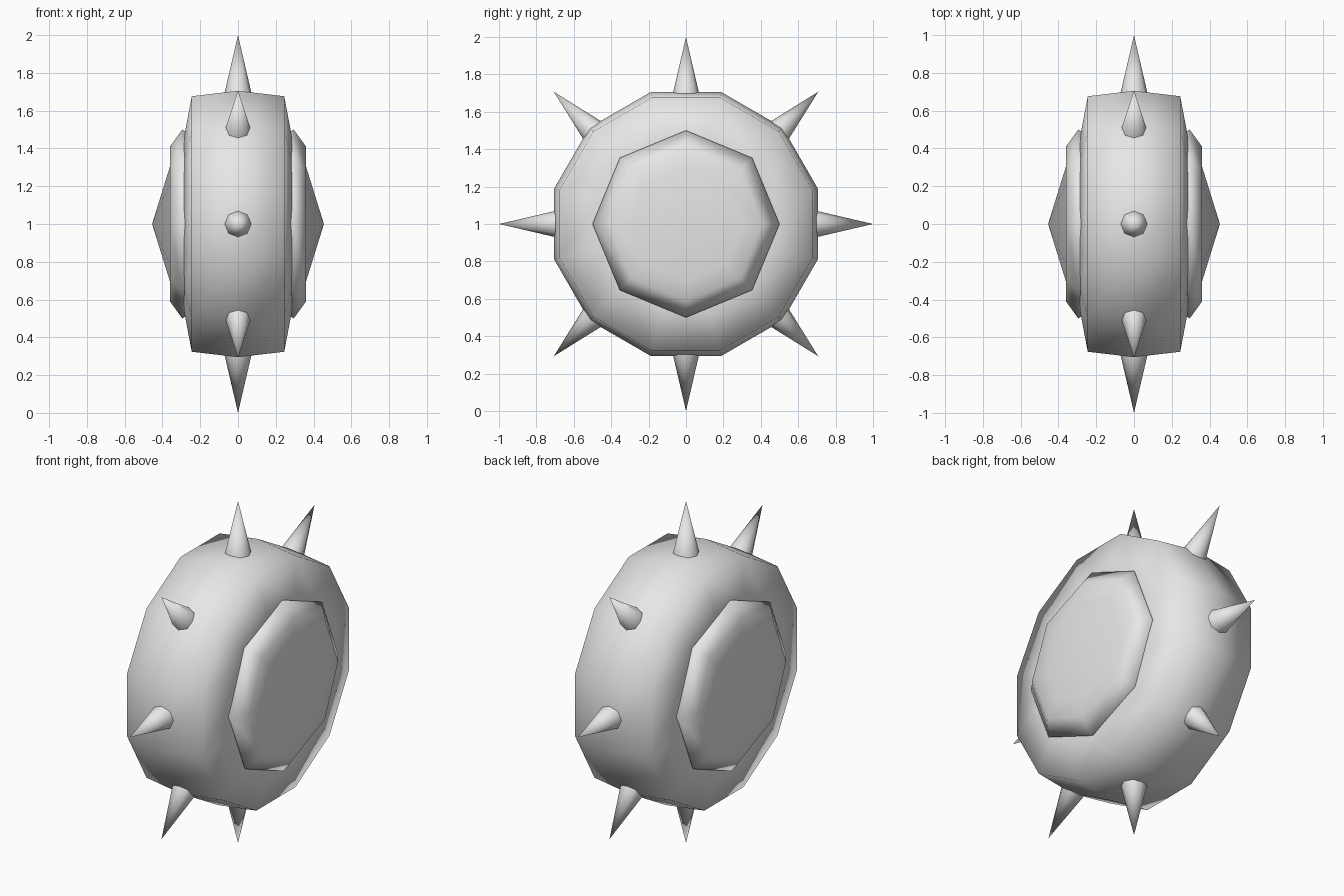
import bpy, bmesh, math
from mathutils import Matrix, Vector

cube = bpy.data.objects.get("Cube")
if cube:
    bpy.data.objects.remove(cube, do_unlink=True)

# Single grey material
grey = bpy.data.materials.new("plain_grey")
grey.use_nodes = True
grey.diffuse_color = (0.8, 0.8, 0.8, 1)
grey.node_tree.nodes["Principled BSDF"].inputs["Base Color"].default_value = (0.8, 0.8, 0.8, 1)

CENTRE = Vector((0, 0, 1))


def lathe(name, profile, sides, offset, matrix):
    """Spin (height, radius) points round the local z axis; radius 0 makes a pole."""
    bm = bmesh.new()
    rings = []
    for h, r in profile:
        if r == 0:
            rings.append([bm.verts.new((0, 0, h))])
        else:
            angles = [offset + math.tau * i / sides for i in range(sides)]
            rings.append([bm.verts.new((r * math.cos(a), r * math.sin(a), h)) for a in angles])
    for a, b in zip(rings, rings[1:]):
        for i in range(sides):
            j = (i + 1) % sides
            corners = [a[i % len(a)], a[j % len(a)], b[j % len(b)], b[i % len(b)]]
            bm.faces.new(list(dict.fromkeys(corners)))
    bmesh.ops.recalc_face_normals(bm, faces=bm.faces)
    for f in bm.faces:
        f.smooth = True
    mesh = bpy.data.meshes.new(name)
    bm.to_mesh(mesh)
    bm.free()
    mesh.materials.append(grey)
    obj = bpy.data.objects.new(name, mesh)
    obj.matrix_world = matrix
    bpy.context.collection.objects.link(obj)
    return obj


def facing(direction):
    """Turn local z towards the direction, placed at the wheel centre."""
    return Matrix.Translation(CENTRE) @ direction.to_track_quat('Z', 'Y').to_matrix().to_4x4()


# Wheel body: twelve-sided barrel with its axle along x
half = [(0.285, 0), (0.285, 0.48), (0.245, 0.70)]
profile = half + [(0, 0.73)] + [(-h, r) for h, r in reversed(half)]
lathe("wheel_body", profile, 12, math.radians(15), facing(Vector((1, 0, 0))))

# Eight-sided hub on each side, with a shallow pointed cap
hub = [(0.25, 0), (0.25, 0.47), (0.295, 0.5), (0.36, 0.41), (0.36, 0.305), (0.455, 0)]
for side, sign in (("left", 1), ("right", -1)):
    lathe(side + "_hub", hub, 8, 0, facing(Vector((sign, 0, 0))))

# Eight spikes round the rim
for i in range(8):
    a = math.tau * i / 8
    lathe(f"spike_{i + 1}", [(0.69, 0.072), (1.0, 0)], 8, math.radians(0),
          facing(Vector((0, math.cos(a), math.sin(a)))))
